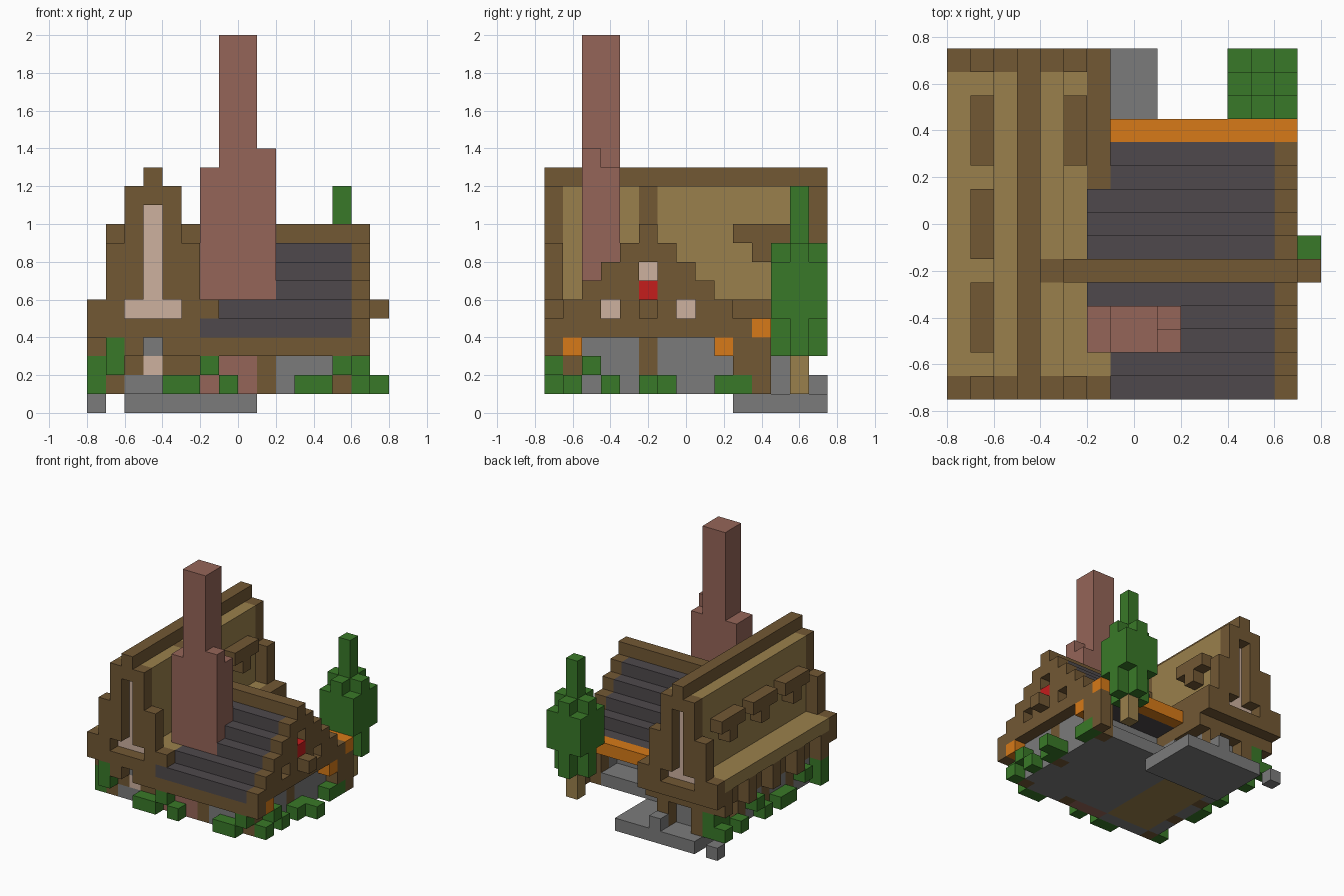
import bpy

cube = bpy.data.objects.get("Cube")
if cube:
    bpy.data.objects.remove(cube, do_unlink=True)

U = 0.1                      # size of one block
cells = {}                   # block position -> (part, colour)


def linear(c):
    c /= 255
    return c / 12.92 if c <= 0.04045 else ((c + 0.055) / 1.055) ** 2.4


PALETTE = {
    "timber brown": (114, 88, 52),
    "straw tan": (154, 128, 76),
    "slate": (78, 73, 76),
    "stone grey": (123, 123, 123),
    "brick": (149, 101, 88),
    "leaf green": (57, 121, 40),
    "lantern orange": (215, 122, 24),
    "pale glass": (205, 177, 159),
    "red": (197, 29, 28),
}
materials = {}
for name, rgb in PALETTE.items():
    mat = bpy.data.materials.new(name)
    mat.use_nodes = True
    colour = (*[linear(c) for c in rgb], 1)
    mat.diffuse_color = colour
    mat.node_tree.nodes["Principled BSDF"].inputs["Base Color"].default_value = colour
    materials[name] = mat

WOOD, TAN, SLATE, STONE, BRICK, GREEN, ORANGE, GLASS, RED = PALETTE


def block(part, colour, xs, ys, zs):
    """Fill a box of blocks; each range is a (start, end) pair or one index."""
    rng = [range(*r) if isinstance(r, tuple) else (r,) for r in (xs, ys, zs)]
    for x in rng[0]:
        for y in rng[1]:
            for z in rng[2]:
                if part is None:
                    cells.pop((x, y, z), None)
                else:
                    cells[x, y, z] = (part, colour)


# Ground floor walls, recessed back porch, floor and paving
block("stone_walls", STONE, (1, 14), (1, 11), (1, 4))
block("stone_walls", STONE, (2, 6), (11, 13), (1, 4))
block(None, None, (7, 13), (9, 11), (2, 4))
block("wing_floor", TAN, (2, 6), (2, 10), 1)
block("paving", STONE, (2, 9), (10, 15), 0)
block("paving", STONE, 5, 14, 1)
block("paving", STONE, 0, 14, 0)

# Timber posts and brick panel set in the walls
for y in (1, 5, 10):
    block("wall_posts", WOOD, 13, y, (1, 4))
for y in (1, 4, 7, 10):
    block("wall_posts", WOOD, 1, y, (1, 4))
for x in (2, 4, 5):
    block("wall_posts", WOOD, x, 1, (2, 4))
block("wall_posts", WOOD, 9, 1, (1, 4))
block("brick_panel", BRICK, (6, 9), 1, (1, 4))
block("lower_window", GLASS, 3, 1, 2)
for x in (2, 5):
    block("rear_posts", WOOD, x, 13, (1, 4))
block("corner_post", WOOD, 14, 11, (1, 4))
block("corner_post", WOOD, 14, 10, (2, 5))

# Main roof: stepped slate between wing and side gable
RIDGE = 5
for y in range(11):
    top = 10 - abs(y - RIDGE)
    block("main_roof", SLATE, (7, 14), y, (4, top))
    block("side_gable", WOOD, 14, y, (4, top))
block("front_beam", WOOD, (7, 15), 0, 3)
block("back_eave", ORANGE, (7, 15), 11, 4)

# Wing: floor beams, joists, eaves, steep roof
block("wing_beams", WOOD, (1, 7), (1, 14), (3, 5))
for y in (1, 4, 7, 10, 13):
    block("wing_joists", WOOD, 0, y, (3, 5))
block("stone_walls", STONE, 3, 1, 3)
block("wing_roof", TAN, (0, 7), (1, 14), 5)
block("wing_roof", TAN, (2, 5), (1, 14), (6, 12))
block("inner_eave", WOOD, 6, (9, 14), 5)
for y in range(2, 9):
    block("main_roof", SLATE, 6, y, (6, 10 - abs(y - RIDGE)))

# Roof ornaments with a drip below the middle: three outside, one inside
for side, y in ((1, 2), (1, 6), (1, 10), (5, 10)):
    block("roof_ornaments", WOOD, side, (y, y + 3), 9)
    block("roof_ornaments", WOOD, side, y + 1, 8)

# Wing end gables with recessed windows
for y, behind in ((0, 1), (14, 13)):
    for x0, x1, top in ((0, 7, 6), (1, 6, 9), (2, 5, 12), (3, 4, 13)):
        block("end_gables", WOOD, (x0, x1), y, (4, top))
    block(None, None, 3, y, (6, 11))
    block(None, None, (2, 5), y, 5)
    block("gable_windows", GLASS, 3, behind, (6, 11))
    block("gable_windows", GLASS, (2, 5), behind, 5)
for x in (2, 4, 5, 6):
    block("gable_brackets", WOOD, x, 0, 3)
block("main_roof", SLATE, 6, 0, 4)

# Ridge beams
block("wing_ridge", WOOD, 3, (0, 15), 12)
block("main_ridge", WOOD, (5, 15), RIDGE, 9)
block("main_ridge", WOOD, 4, RIDGE, (9, 12))

# Side gable windows, banner, bracket and lanterns
for y, z in ((RIDGE, 7), (3, 5), (7, 5)):
    block(None, None, 14, y, z)
    block("side_windows", GLASS, 13, y, z)
block("red_banner", RED, 14, RIDGE, 6)
block("bracket", WOOD, 15, RIDGE, 5)
for y in (1, 9):
    block("lanterns", ORANGE, 14, y, 3)

# Chimney
block("chimney", BRICK, (6, 10), (2, 4), (6, 13))
block("chimney", BRICK, 9, 2, 13)
block("chimney", BRICK, (7, 9), (2, 4), (13, 20))

# Tree: a core, four long arms and four shorter corners
block("tree_trunk", TAN, 13, 13, (1, 3))
block("tree_leaves", GREEN, 13, 13, (3, 12))
for d in (-1, 1):
    block("tree_leaves", GREEN, 13 + d, 13, (3, 9))
    block("tree_leaves", GREEN, 13, 13 + d, (3, 9))
    for e in (-1, 1):
        block("tree_leaves", GREEN, 13 + d, 13 + e, (5, 8))

# Bushes along the front, the +x side and the -x side
for x, z in ((1, (2, 4)), (4, 1), (5, 1), (6, 2), (7, 1), (11, 1), (12, 1), (13, 2)):
    block("bushes", GREEN, x, 0, z)
for x, y, z in ((14, 1, 1), (14, 2, 2), (14, 3, 1), (14, 5, 1), (14, 6, 1),
                (15, 6, 1), (14, 9, 1), (14, 10, 1)):
    block("bushes", GREEN, x, y, z)
for y, z in ((1, (1, 3)), (3, 2), (5, 1), (6, 1), (8, 1), (9, 2), (11, 1), (13, 1)):
    block("bushes", GREEN, 0, y, z)
block("bushes", GREEN, 1, (12, 14), (1, 3))


# Turn each part into a mesh made of its exposed block faces
def build(part):
    verts, faces, slots, colours = {}, [], [], []
    for pos, (owner, colour) in cells.items():
        if owner != part:
            continue
        if colour not in colours:
            colours.append(colour)
        for axis in range(3):
            b, c = (axis + 1) % 3, (axis + 2) % 3
            for side in (0, 1):
                near = list(pos)
                near[axis] += 2 * side - 1
                if tuple(near) in cells:
                    continue
                quad = []
                for db, dc in ((0, 0), (1, 0), (1, 1), (0, 1)):
                    p = list(pos)
                    p[axis] += side
                    p[b] += db
                    p[c] += dc
                    quad.append(verts.setdefault(tuple(p), len(verts)))
                faces.append(quad if side else quad[::-1])
                slots.append(colours.index(colour))
    if not faces:
        return
    points = [((x - 8) * U, (y - 7.5) * U, z * U) for x, y, z in verts]
    mesh = bpy.data.meshes.new(part)
    mesh.from_pydata(points, [], faces)
    for colour in colours:
        mesh.materials.append(materials[colour])
    for poly, slot in zip(mesh.polygons, slots):
        poly.material_index = slot
    mesh.update()
    bpy.context.scene.collection.objects.link(bpy.data.objects.new(part, mesh))


for part in sorted({owner for owner, _ in cells.values()}):
    build(part)
